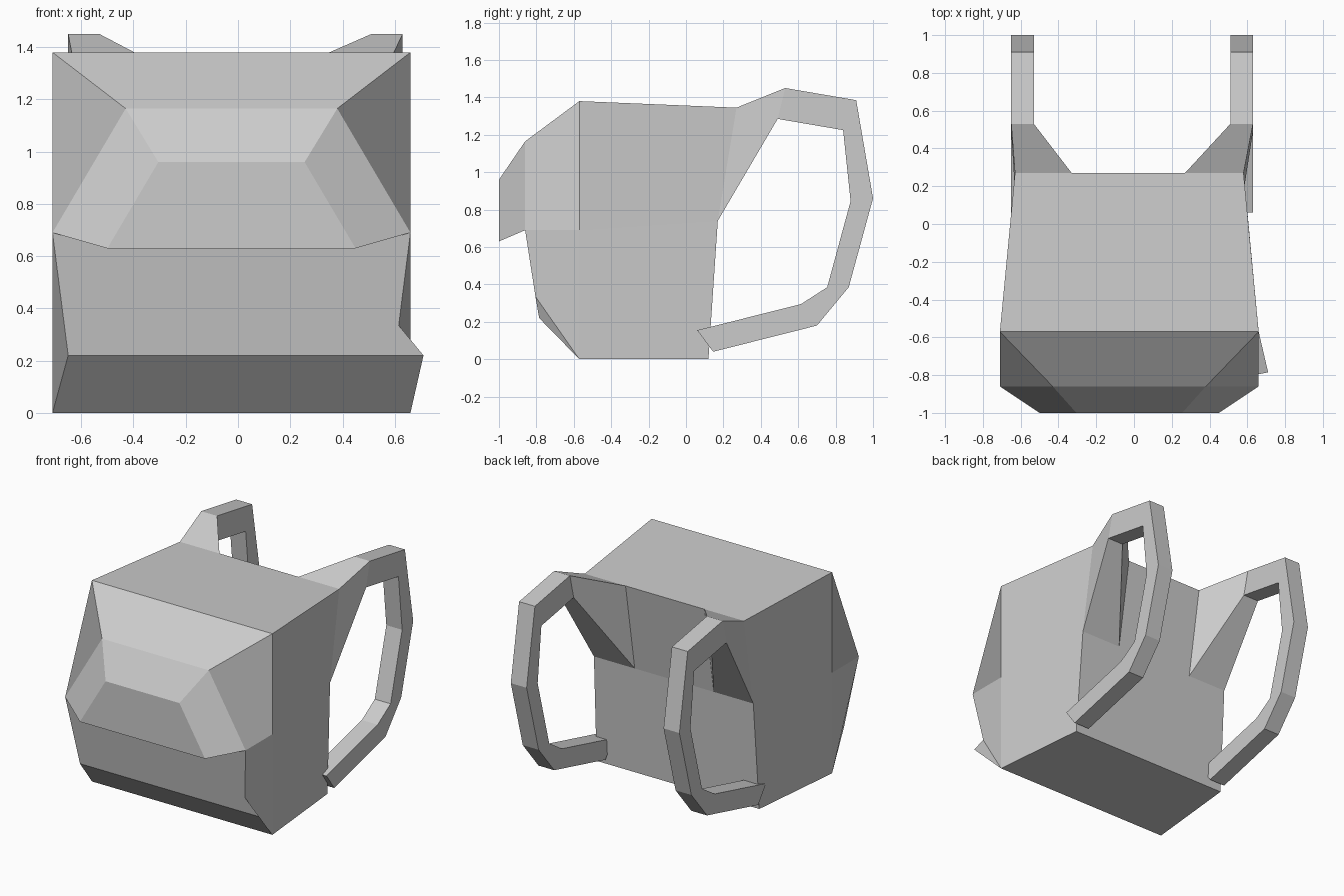
import bpy, bmesh

if "Cube" in bpy.data.objects:
    bpy.data.objects.remove(bpy.data.objects["Cube"])


def make_object(name, verts, faces):
    bm = bmesh.new()
    vs = [bm.verts.new(v) for v in verts]
    for f in faces:
        bm.faces.new([vs[i] for i in f])
    bmesh.ops.recalc_face_normals(bm, faces=bm.faces)
    mesh = bpy.data.meshes.new(name)
    bm.to_mesh(mesh)
    bm.free()
    obj = bpy.data.objects.new(name, mesh)
    bpy.context.collection.objects.link(obj)
    return obj


# Bag body: side profile as (y, z, left x, right x), front bottom up and around
profile = [
    (-0.57, 0.00, -0.71, 0.66),    # 0 base front
    (-0.785, 0.22, -0.65, 0.71),   # 1 lower bevel, right corner pokes out
    (-0.86, 0.69, -0.71, 0.66),    # 2 under pocket
    (-1.00, 0.63, -0.50, 0.45),    # 3 pocket bottom
    (-1.00, 0.96, -0.305, 0.255),  # 4 pocket top
    (-0.86, 1.165, -0.43, 0.38),   # 5 flap
    (-0.57, 1.38, -0.71, 0.66),    # 6 top front
    (0.27, 1.345, -0.63, 0.58),    # 7 top back
    (0.17, 0.74, -0.63, 0.58),     # 8 back, strap root
    (0.12, 0.00, -0.64, 0.595),    # 9 base back
    (-0.57, 0.69, -0.71, 0.66),    # 10 middle of the side
    (0.27, 1.345, -0.33, 0.27),    # 11 inner strap root, top
    (0.17, 0.74, -0.33, 0.27),     # 12 inner strap root, bottom
]
verts = [(x, y, z) for y, z, xl, xr in profile for x in (xl, xr)]
notch = len(verts)
verts.append((0.615, -0.805, 0.335))


def L(i):
    return 2 * i


def R(i):
    return 2 * i + 1


# Front panels and base
faces = [[L(a), R(a), R(b), L(b)] for a, b in
         [(0, 1), (2, 3), (3, 4), (4, 5), (5, 6), (9, 0), (11, 12)]]
faces.append([L(1), R(1), notch, R(2), L(2)])
# Top and lower back share edges with the strap roots
faces.append([L(6), R(6), R(7), R(11), L(11), L(7)])
faces.append([L(8), L(12), R(12), R(8), R(9), L(9)])
# Side panels
for S in (L, R):
    for f in [(2, 3, 4, 5), (2, 5, 6, 10), (10, 6, 7, 8), (0, 10, 8, 9)]:
        faces.append([S(i) for i in f])
faces.append([L(0), L(1), L(2), L(10)])
faces.append([R(0), notch, R(2), R(10)])
faces.append([R(0), R(1), notch])
make_object("bag_body", verts, faces)

# Shoulder straps: (outer y, outer z, inner y, inner z) along the loop
loop = [
    (0.27, 1.345, 0.17, 0.74),
    (0.53, 1.45, 0.49, 1.285),
    (0.91, 1.385, 0.84, 1.225),
    (1.00, 0.86, 0.88, 0.845),
    (0.87, 0.385, 0.755, 0.385),
    (0.70, 0.18, 0.615, 0.295),
    (0.145, 0.04, 0.06, 0.155),
]
straps = {"left_strap": ((-0.63, -0.33), (-0.65, -0.53)),
          "right_strap": ((0.58, 0.27), (0.63, 0.51))}
for name, (root, width) in straps.items():
    sv, sf = [], []
    for k, (oy, oz, iy, iz) in enumerate(loop):
        a, b = root if k == 0 else width
        sv += [(a, oy, oz), (b, oy, oz), (b, iy, iz), (a, iy, iz)]
        if k:
            n = 4 * k
            sf += [[n - 4 + j, n - 4 + (j + 1) % 4, n + (j + 1) % 4, n + j]
                   for j in range(4)]
    n = len(sv)
    sf.append([n - 4, n - 3, n - 2, n - 1])
    make_object(name, sv, sf)
    # open end at the root joins the bag opening
    m = bpy.data.meshes[name]
    if m.polygons[0].normal.z < 0:
        m.flip_normals()
